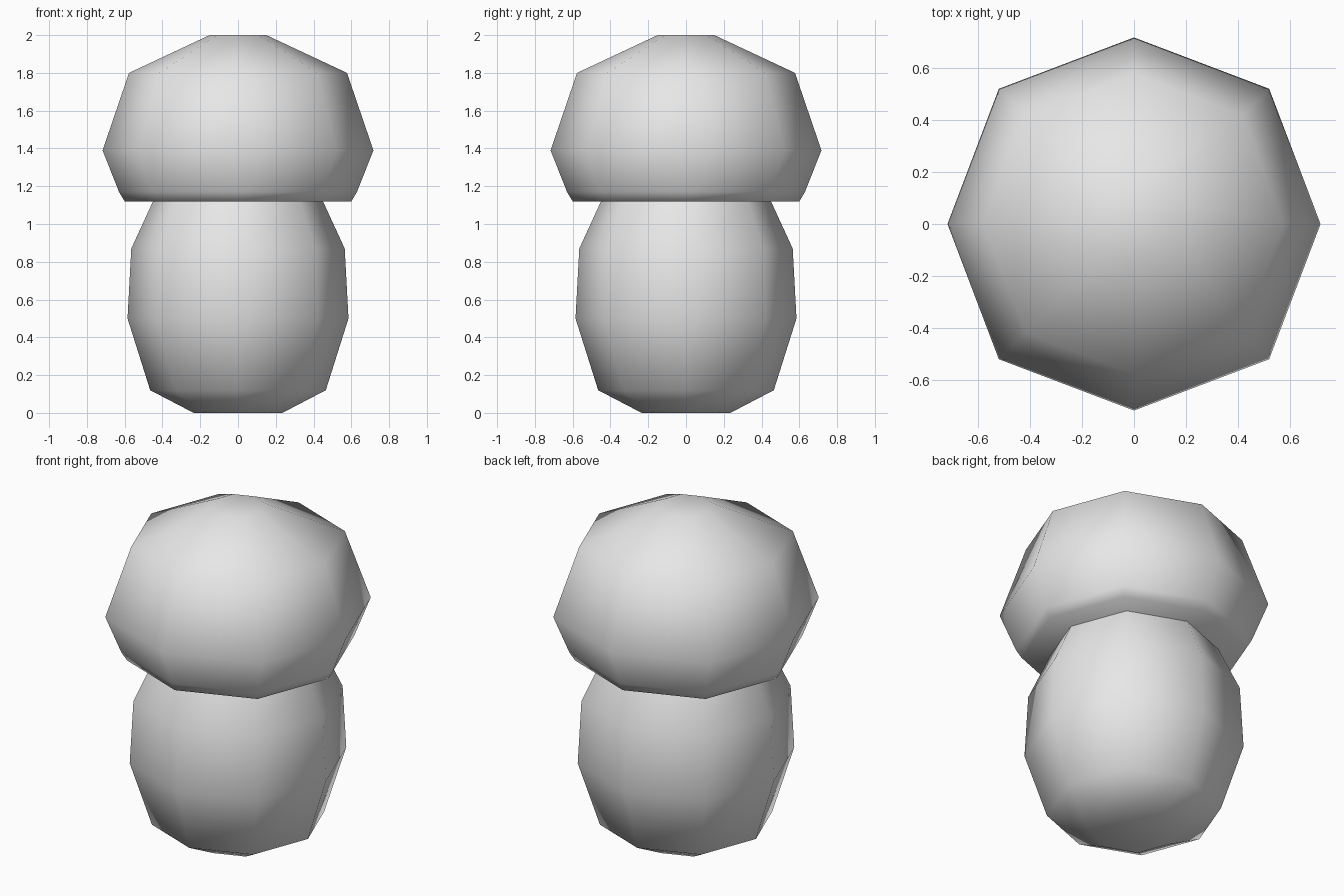
import bpy
import bmesh
from math import cos, sin, pi

cube = bpy.data.objects.get("Cube")
if cube:
    bpy.data.objects.remove(cube, do_unlink=True)

SIDES = 8
CORNER = 1.025  # diagonal corners sit slightly further out than axis corners

grey = bpy.data.materials.new("plain_grey")
grey.use_nodes = True
colour = (0.8, 0.8, 0.8, 1)
grey.diffuse_color = colour
grey.node_tree.nodes["Principled BSDF"].inputs["Base Color"].default_value = colour


def ring(bm, radius, z):
    verts = []
    for i in range(SIDES):
        r = radius * (CORNER if i % 2 else 1)
        a = 2 * pi * i / SIDES
        verts.append(bm.verts.new((r * cos(a), r * sin(a), z)))
    return verts


def turned_part(name, profile):
    """Closed eight-sided body from (radius, height) pairs, bottom to top."""
    bm = bmesh.new()
    rings = [ring(bm, r, z) for r, z in profile]
    for low, high in zip(rings, rings[1:]):
        for i in range(SIDES):
            j = (i + 1) % SIDES
            bm.faces.new((low[i], low[j], high[j], high[i]))
    bm.faces.new(rings[0][::-1])
    bm.faces.new(rings[-1])
    mesh = bpy.data.meshes.new(name)
    bm.to_mesh(mesh)
    bm.free()
    mesh.shade_smooth()
    mesh.materials.append(grey)
    obj = bpy.data.objects.new(name, mesh)
    bpy.context.collection.objects.link(obj)
    return obj


# Rounded stem, running a little way into the cap
turned_part("stem", [(0.235, 0), (0.465, 0.12), (0.585, 0.5),
                     (0.565, 0.87), (0.45, 1.12), (0.38, 1.26)])

# Wide cap with a tucked-in rim and a small flat crown
turned_part("cap", [(0.6, 1.12), (0.63, 1.17), (0.717, 1.39),
                    (0.577, 1.8), (0.15, 2)])
